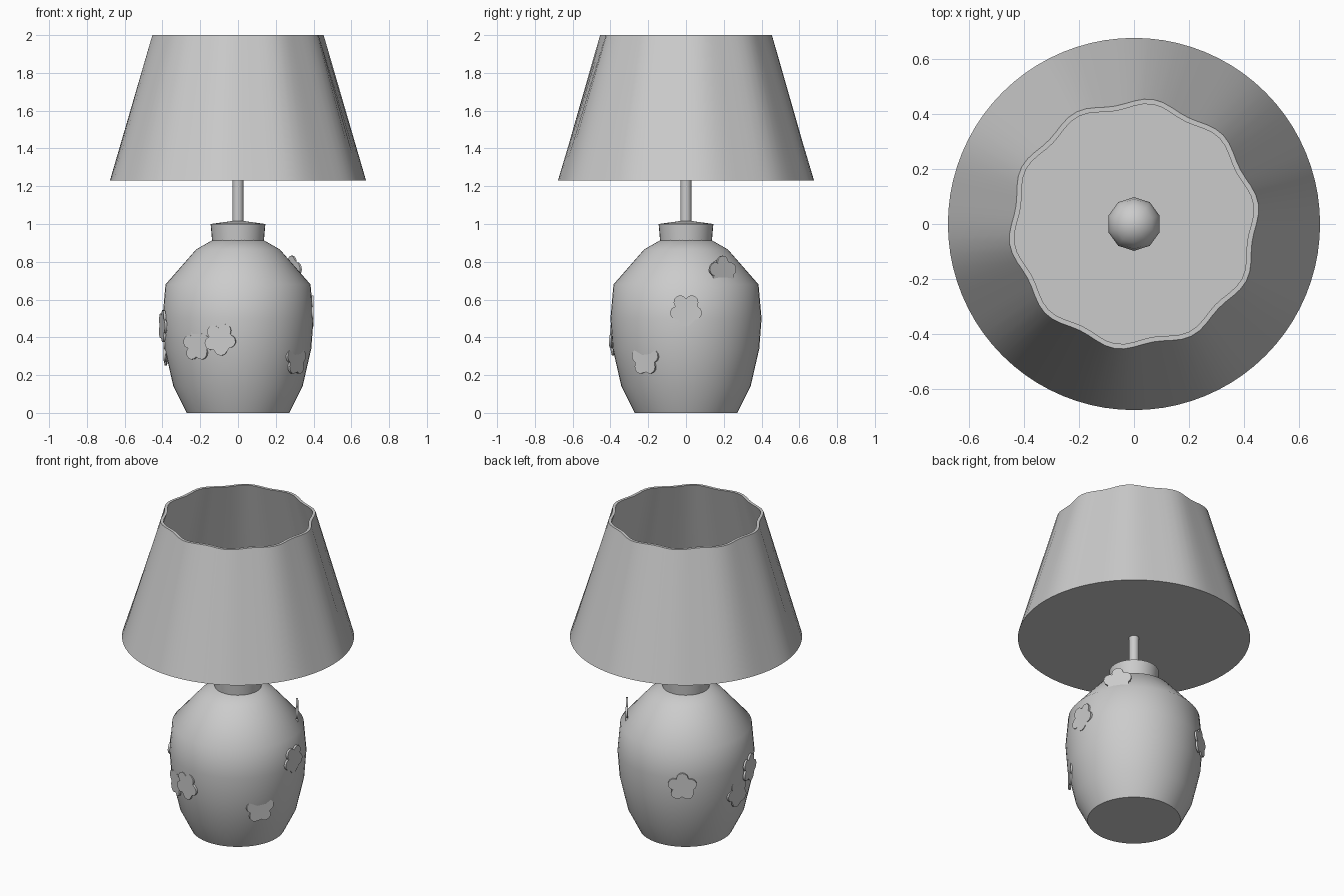
import bpy, bmesh, math
from mathutils import Matrix

if "Cube" in bpy.data.objects:
    bpy.data.objects.remove(bpy.data.objects["Cube"])


def finish(name, bm, angle=45):
    bmesh.ops.remove_doubles(bm, verts=bm.verts, dist=1e-5)
    bmesh.ops.recalc_face_normals(bm, faces=bm.faces)
    me = bpy.data.meshes.new(name)
    bm.to_mesh(me)
    bm.free()
    ob = bpy.data.objects.new(name, me)
    bpy.context.collection.objects.link(ob)
    bpy.ops.object.select_all(action='DESELECT')
    ob.select_set(True)
    bpy.context.view_layer.objects.active = ob
    bpy.ops.object.shade_smooth_by_angle(angle=math.radians(angle))
    return ob


def lathe(name, profile, n=48, angle=45, tip=None):
    """Rings of (radius, z, wave); ends capped, the top by a cone if tip is set."""
    bm = bmesh.new()
    rings = []
    for r, z, w in profile:
        ring = []
        for i in range(n):
            a = 2 * math.pi * i / n
            rr = r + w * math.cos(10 * (a - math.radians(9.5)))
            ring.append(bm.verts.new((rr * math.cos(a), rr * math.sin(a), z)))
        rings.append(ring)
    for lo, hi in zip(rings, rings[1:]):
        for i in range(n):
            j = (i + 1) % n
            bm.faces.new((lo[i], lo[j], hi[j], hi[i]))
    bm.faces.new(rings[0][::-1])
    if tip is None:
        bm.faces.new(rings[-1])
    else:
        t = bm.verts.new((0, 0, tip))
        for i in range(n):
            bm.faces.new((rings[-1][i], rings[-1][(i + 1) % n], t))
    return finish(name, bm, angle)


# Vase-shaped body
body = [(0.272, 0), (0.342, 0.14), (0.388, 0.34), (0.40, 0.50),
        (0.384, 0.68), (0.222, 0.865), (0.135, 0.915)]
lathe("lamp_body", [(r, z, 0) for r, z in body], angle=50)

# Neck collar and stem
lathe("neck_collar", [(0.137, 0.91, 0), (0.145, 1.0, 0)], n=32, tip=1.02)
lathe("stem", [(0.029, 0.95, 0), (0.029, 1.36, 0)], n=16)

# Bulb
bm = bmesh.new()
bmesh.ops.create_uvsphere(bm, u_segments=10, v_segments=8, radius=0.098,
                          matrix=Matrix.Translation((0, 0, 1.42)))
finish("bulb", bm, 60)

# Shade: round at the bottom, gently ten-lobed at the top, with a closed floor
lathe("lamp_shade", [(0.678, 1.23, 0), (0.447, 2.0, 0.012),
                     (0.429, 2.0, 0.012), (0.655, 1.245, 0)], n=80)


# Flat five-petal flowers standing upright, half sunk into the body
def flower(index, angle, dist, z, spin):
    bm = bmesh.new()
    outline = []
    for p in range(5):
        a = math.radians(spin + 72 * p)
        cx, cy = 0.052 * math.cos(a), 0.052 * math.sin(a)
        for k in range(-4, 5):
            b = a + math.radians(k * 29)
            outline.append(bm.verts.new((cx + 0.035 * math.cos(b),
                                         cy + 0.035 * math.sin(b), -0.006)))
    face = bm.faces.new(outline)
    ext = bmesh.ops.extrude_face_region(bm, geom=[face])
    verts = [v for v in ext['geom'] if isinstance(v, bmesh.types.BMVert)]
    bmesh.ops.translate(bm, verts=verts, vec=(0, 0, 0.012))
    m = (Matrix.Rotation(math.radians(angle), 4, 'Z')
         @ Matrix.Translation((dist, 0, z))
         @ Matrix.Rotation(math.radians(90), 4, 'Z')
         @ Matrix.Rotation(math.radians(90), 4, 'X'))
    bmesh.ops.transform(bm, matrix=m, verts=bm.verts)
    finish(f"flower_{index}", bm, 30)


placements = [(34, 0.345, 0.745, 90), (0, 0.394, 0.545, 54),
              (-35, 0.374, 0.285, 18), (-104, 0.394, 0.39, 60),
              (-124, 0.387, 0.36, 90), (191, 0.405, 0.46, 70),
              (176, 0.384, 0.335, 40), (122, 0.405, 0.45, 90)]
for i, p in enumerate(placements, 1):
    flower(i, *p)
